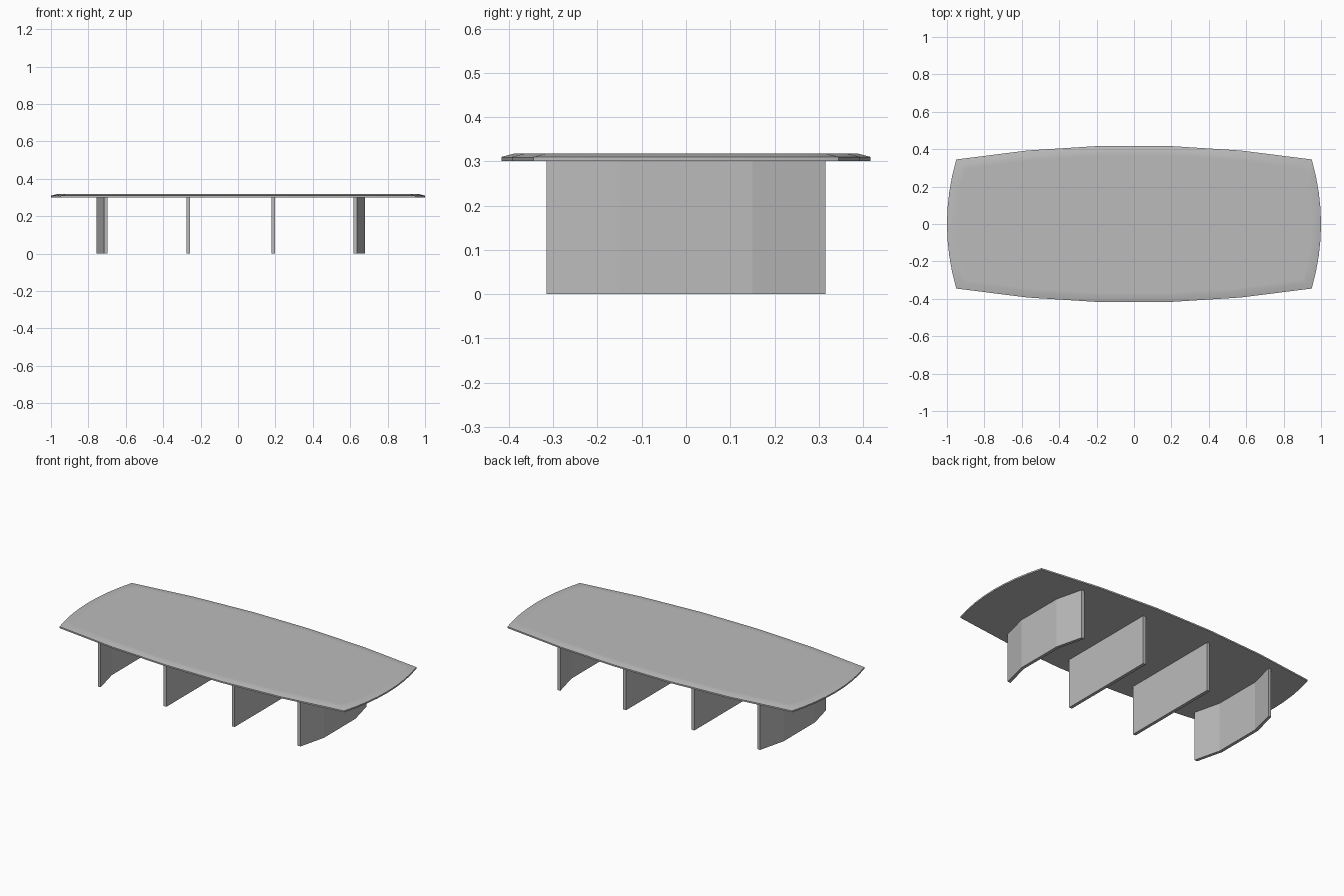
import bpy, bmesh, math
from mathutils import Vector

cube = bpy.data.objects.get("Cube")
if cube:
    bpy.data.objects.remove(cube, do_unlink=True)

TOP_Z, RIM_Z, UNDER_Z = 0.318, 0.310, 0.301
LEG_Y, BEND_Y, LEG_THICK = 0.315, 0.15, 0.019
LEG_CENTRE = -0.039

grey = bpy.data.materials.new("plain grey")
grey.use_nodes = True
COLOUR = (0.5, 0.5, 0.5, 1.0)
grey.diffuse_color = COLOUR
grey.node_tree.nodes["Principled BSDF"].inputs["Base Color"].default_value = COLOUR


def finish(bm, name):
    bmesh.ops.recalc_face_normals(bm, faces=bm.faces)
    mesh = bpy.data.meshes.new(name)
    bm.to_mesh(mesh)
    bm.free()
    mesh.materials.append(grey)
    obj = bpy.data.objects.new(name, mesh)
    bpy.context.collection.objects.link(obj)
    return obj


def cut(bm, faces, point, normal):
    """Add a flush seam across the given faces."""
    geom = set(faces)
    for f in faces:
        geom.update(f.edges)
        geom.update(f.verts)
    bmesh.ops.bisect_plane(bm, geom=list(geom), plane_co=point, plane_no=normal)


def outline(inset):
    """Boat-shaped outline: four shallow bows meeting at sharp corners."""
    cx, cy = 0.95 - inset, 0.345 - inset
    long_bow, end_bow = 0.075, 0.05
    half = []
    for i in range(5):
        t = -1 + 2 * i / 5
        half.append((cx * t, -cy - long_bow * (1 - t * t)))
    for i in range(8):
        t = -1 + 2 * i / 8
        half.append((cx + end_bow * (1 - t * t), cy * t))
    return half + [(-x, -y) for x, y in half]


# Table top: thin slab with a sloped rim and a flat panelled centre
bm = bmesh.new()
rings = []
for inset, z in ((0, UNDER_Z), (0, RIM_Z), (0.03, TOP_Z), (0.05, TOP_Z)):
    rings.append([bm.verts.new((x, y, z)) for x, y in outline(inset)])
bm.faces.new(rings[0])
bm.faces.new(rings[-1])
for low, high in zip(rings, rings[1:]):
    n = len(low)
    for i in range(n):
        j = (i + 1) % n
        bm.faces.new((low[i], low[j], high[j], high[i]))

# Panel seams on the flat centre
seams = [((x, 0, 0), (1, 0, 0)) for x in (-0.5, 0, 0.5)]
seams += [((0, y, 0), (0, 1, 0)) for y in (-0.035, 0.035)]
for point, normal in seams:
    flat = [f for f in bm.faces if all(v.co.z > TOP_Z - 0.001 for v in f.verts)]
    cut(bm, flat, Vector(point), Vector(normal))
table_top = finish(bm, "table_top")

bpy.ops.object.select_all(action='DESELECT')
table_top.select_set(True)
bpy.context.view_layer.objects.active = table_top
bpy.ops.object.shade_smooth_by_angle(angle=math.radians(30))


def panel_leg(name, x, bow):
    """Upright panel; bow pushes its middle third outward along x."""
    path = [(x, -LEG_Y), (x, LEG_Y)]
    if bow:
        path[1:1] = [(x + bow, -BEND_Y), (x + bow, BEND_Y)]
    h = LEG_THICK / 2
    plan = [(px - h, py) for px, py in path]
    plan += [(px + h, py) for px, py in reversed(path)]
    bm = bmesh.new()
    base = bm.faces.new([bm.verts.new((px, py, 0)) for px, py in plan])
    top = bmesh.ops.extrude_face_region(bm, geom=[base])["geom"]
    bmesh.ops.translate(bm, vec=(0, 0, UNDER_Z),
                        verts=[v for v in top if isinstance(v, bmesh.types.BMVert)])
    # Foot seam
    cut(bm, list(bm.faces), Vector((0, 0, 0.03)), Vector((0, 0, 1)))
    finish(bm, name)


# Legs: two straight inner panels and two bowed end panels
for side, sign in (("left", 1), ("right", -1)):
    panel_leg("inner_leg_" + side, LEG_CENTRE + sign * 0.228, 0)
    panel_leg("end_leg_" + side, LEG_CENTRE + sign * 0.667, sign * 0.041)
